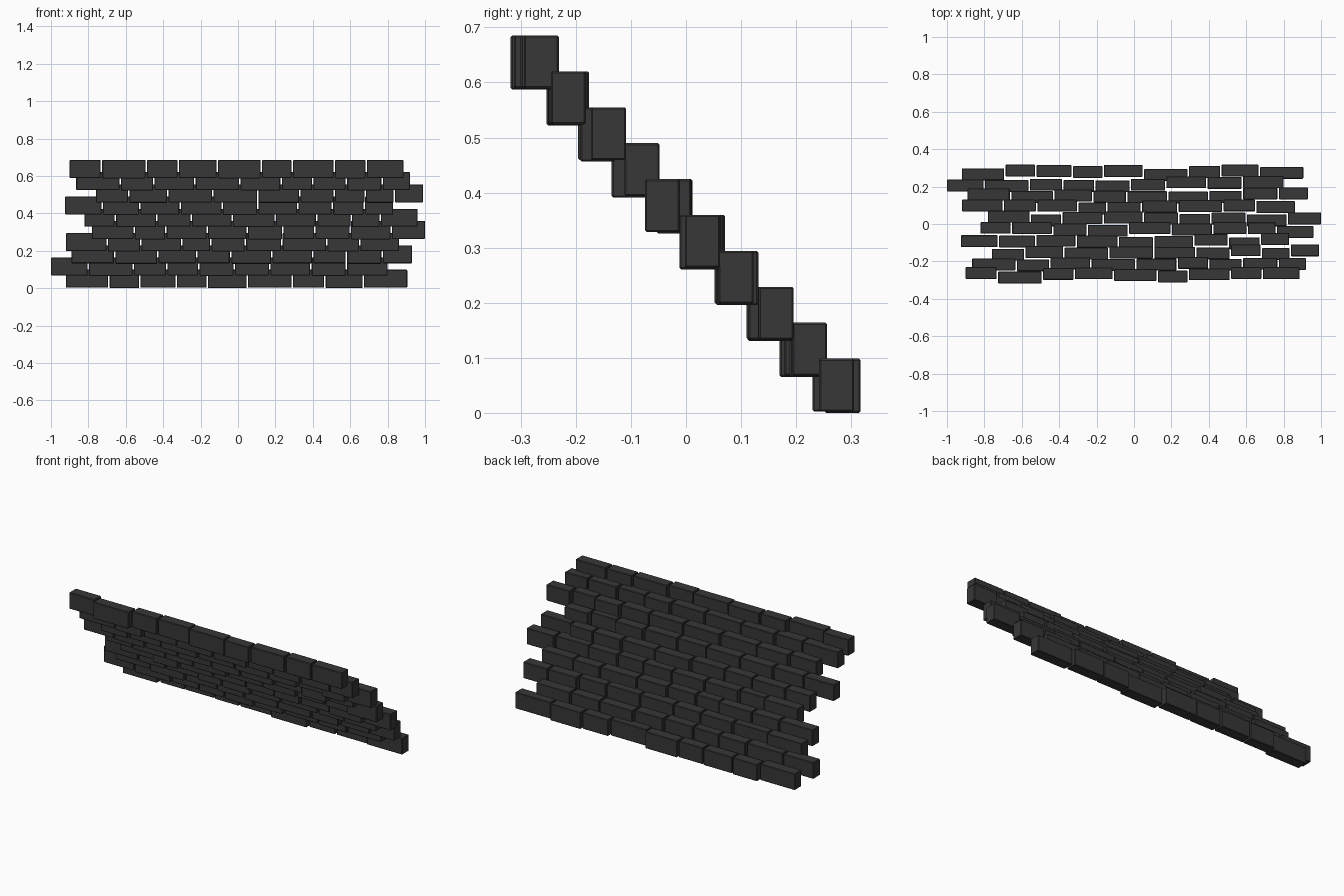
import bpy, bmesh, random
from mathutils import Matrix

random.seed(4)
DEPTH, HEIGHT, GAP = 0.0635, 0.096, 0.008

mat = bpy.data.materials.new("dark grey slate")
mat.diffuse_color = (0.038, 0.038, 0.038, 1)

# joint positions along x for each course, lowest (back) course first
COURSES = [
    [-.92, -.69, -.525, -.33, -.165, .05, .29, .465, .67, .905],
    [-1.0, -.80, -.56, -.38, -.21, -.02, .17, .39, .58, .80],
    [-.89, -.66, -.43, -.22, -.04, .18, .40, .58, .77, .93],
    [-.92, -.70, -.52, -.30, -.145, .04, .235, .475, .65, .86],
    [-.78, -.555, -.385, -.165, .05, .24, .41, .60, .82, 1.0],
    [-.82, -.655, -.435, -.25, -.03, .20, .42, .605, .76, .96],
    [-.925, -.725, -.525, -.31, -.085, .105, .32, .505, .675, .83],
    [-.76, -.585, -.375, -.135, .105, .33, .515, .68, .835, .99],
    [-.865, -.63, -.45, -.23, .01, .23, .40, .58, .77, .92],
    [-.90, -.73, -.49, -.32, -.11, .125, .29, .515, .685, .885],
]
# small in/out shifts of each stone, where visible
SHIFT = {
    0: [-.008, .012, .01, .005, .01, -.012, .005, .012, 0],
    9: [.012, -.012, .008, .011, .002, -.006, .006, .012, .012],
}
END_SHIFT = [0, .012, .012, 0, 0, -.012, .012, .012, 0, .012]


def make_course(i, joints):
    bm = bmesh.new()
    yc = 0.2735 - 0.0609 * i
    top = 0.0985 + 0.0652 * i
    last = len(joints) - 2
    for j, (a, b) in enumerate(zip(joints, joints[1:])):
        a = a + (GAP / 2 if j else 0)
        b = b - (GAP / 2 if j < last else 0)
        if i in SHIFT:
            dy = SHIFT[i][j]
        else:
            dy = END_SHIFT[i] if j == last else random.uniform(-.0125, .0125)
        h = HEIGHT + (0.0025 if j % 3 == 1 else 0)
        m = (Matrix.Translation(((a + b) / 2, yc + dy, top - h / 2))
             @ Matrix.Diagonal((b - a, DEPTH, h, 1)))
        bmesh.ops.create_cube(bm, size=1, matrix=m)
    # worn edges
    bmesh.ops.bevel(bm, geom=bm.edges[:], offset=0.003, segments=1, affect='EDGES')
    me = bpy.data.meshes.new(f"stone_course_{i + 1}")
    bm.to_mesh(me)
    bm.free()
    me.materials.append(mat)
    bpy.context.collection.objects.link(bpy.data.objects.new(me.name, me))


for i, joints in enumerate(COURSES):
    make_course(i, joints)
